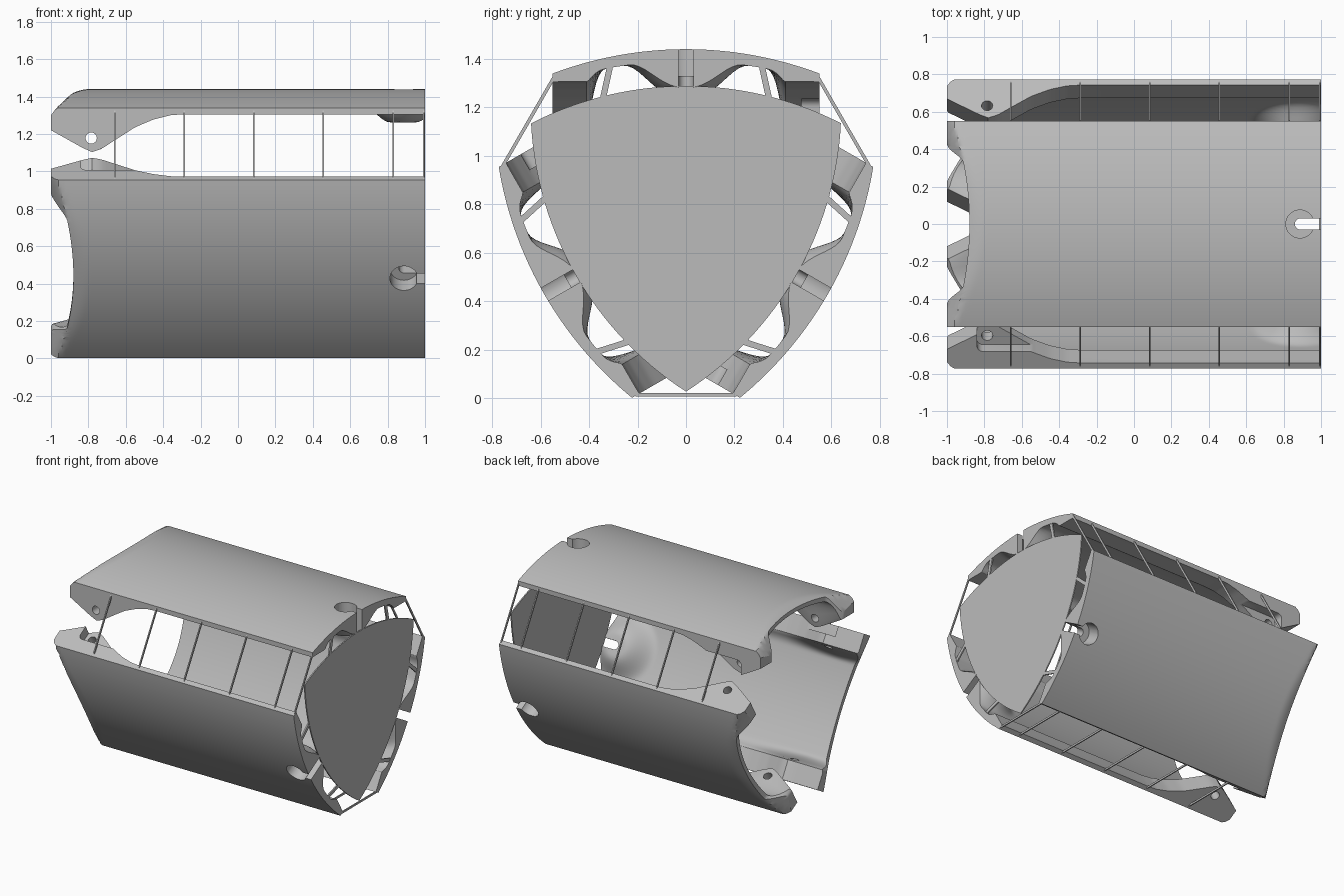
import bpy, bmesh, math
from mathutils import Matrix, Vector

cube = bpy.data.objects.get("Cube")
if cube:
    bpy.data.objects.remove(cube)

AXIS_Z = 0.765          # height of the three-fold axis, which runs along x
HALF = 0.55             # half width of one panel
THIRD = math.radians(120)

grey = bpy.data.materials.new("plain grey")
grey.use_nodes = True
grey.diffuse_color = (0.5, 0.5, 0.5, 1)
grey.node_tree.nodes["Principled BSDF"].inputs["Base Color"].default_value = grey.diffuse_color


def smooth(a, b, v):
    t = min(max((v - a) / (b - a), 0), 1)
    return t * t * (3 - 2 * t)


def spread(a, b, n):
    return [a + (b - a) * i / n for i in range(n)]


def add_object(name, bm, material=grey):
    bmesh.ops.recalc_face_normals(bm, faces=bm.faces)
    mesh = bpy.data.meshes.new(name)
    bm.to_mesh(mesh)
    bm.free()
    mesh.materials.append(material)
    obj = bpy.data.objects.new(name, mesh)
    bpy.context.collection.objects.link(obj)
    return obj


# ---- Panel section: rounded outer skin, thin shell, two end ears, inner boss
EAR = [(-1, 1.22), (-0.83, 1.125), (-0.78, 1.103), (-0.73, 1.12), (-0.65, 1.172),
       (-0.55, 1.236), (-0.45, 1.278), (-0.36, 1.3), (-0.28, 1.306), (1.01, 1.306)]


def ear_bottom(x):
    for (xa, za), (xb, zb) in zip(EAR, EAR[1:]):
        if x <= xb:
            return za + (zb - za) * (x - xa) / (xb - xa)


def rim(y):
    return -0.88 - 0.09 * (y / HALF) ** 2


def end_x(y):
    r = rim(y)
    return r + (-1 - r) * smooth(0.33, 0.43, abs(y))


def outer(x, y):
    radius = 1.56
    s = max(0, -0.79 - 0.17 * (y / HALF) ** 2 - x)
    drop = 2.5 * s * s + 1.2 * max(0, rim(y) - x)
    return 1.44 - radius + math.sqrt(radius ** 2 - y * y) - drop


def inner(x, y):
    skin = 1.44 - 1.56 + math.sqrt(1.56 ** 2 - y * y) - 0.05 + 0.015 * (y / HALF) ** 2
    blend = min(max((abs(y) - 0.32) / 0.085, 0), 1) ** 3
    z = skin + (min(skin, ear_bottom(x)) - skin) * blend
    z -= 0.128 * (1 - smooth(0.07, 0.26, math.hypot(x - 0.885, y)))
    return min(z, outer(x, y) - 0.02)


def panel_mesh():
    bm = bmesh.new()
    xs = spread(-1, -0.28, 36) + spread(-0.28, 0.6, 6) + spread(0.6, 1, 22) + [1]
    half = spread(0, 0.3, 14) + spread(0.3, 0.43, 13) + spread(0.43, HALF, 4) + [HALF]
    ys = [-y for y in half[:0:-1]] + half
    layers = []
    for height in (outer, inner):
        rows = []
        for y in ys:
            row = []
            for x in xs:
                if x < -0.6:
                    x = -0.6 + (x + 0.6) * (-0.6 - end_x(y)) / 0.4
                row.append(bm.verts.new((x, y, height(x, y) - AXIS_Z)))
            rows.append(row)
        layers.append(rows)
    top, low = layers
    for rows in layers:
        for r, s in zip(rows, rows[1:]):
            for i in range(len(xs) - 1):
                bm.faces.new((r[i], r[i + 1], s[i + 1], s[i]))

    def wall(a, b):
        for i in range(len(a) - 1):
            bm.faces.new((a[i], a[i + 1], b[i + 1], b[i]))
    for k in (0, -1):
        wall(top[k], low[k])
        wall([r[k] for r in top], [r[k] for r in low])
    return bm


# ---- Cutters for the keyhole, pin holes and ear recess
def cylinder(name, radius, length, centre, turn=Matrix()):
    bm = bmesh.new()
    place = Matrix.Translation(centre) @ turn
    bmesh.ops.create_cone(bm, cap_ends=True, segments=40, radius1=radius,
                          radius2=radius, depth=length, matrix=place)
    return add_object(name, bm)


def box(name, low, high, round_y=0):
    bm = bmesh.new()
    low, high = Vector(low), Vector(high)
    place = Matrix.Translation((low + high) / 2) @ Matrix.Diagonal((*(high - low), 1))
    bmesh.ops.create_cube(bm, size=1, matrix=place)
    if round_y:
        edges = [e for e in bm.edges
                 if abs(e.verts[0].co.y - e.verts[1].co.y) > 0.01]
        bmesh.ops.bevel(bm, geom=edges, offset=round_y, segments=6,
                        profile=0.5, affect='EDGES')
    return add_object(name, bm)


cutters = [
    cylinder("keyhole_pocket", 0.075, 0.3, (0.887, 0, 1.48 - AXIS_Z)),
    cylinder("keyhole_slot_end", 0.0301, 0.5, (0.89, 0, 1.35 - AXIS_Z)),
    box("keyhole_slot", (0.889, -0.03, 1.1 - AXIS_Z), (1.1, 0.03, 1.6 - AXIS_Z)),
    cylinder("pin_hole", 0.03, 1.4, (-0.785, 0, 1.178 - AXIS_Z),
             Matrix.Rotation(math.pi / 2, 4, 'X')),
    box("ear_recess", (-0.84, 0.477, 0.9 - AXIS_Z), (-0.5, 0.7, 1.235 - AXIS_Z), 0.035),
]

panel = add_object("top_panel", panel_mesh())
for cutter in cutters:
    cutter.hide_render = True
    mod = panel.modifiers.new(cutter.name, 'BOOLEAN')
    mod.operation = 'DIFFERENCE'
    mod.solver = 'EXACT'
    mod.object = cutter
bpy.context.view_layer.update()
graph = bpy.context.evaluated_depsgraph_get()
shape = bpy.data.meshes.new_from_object(panel.evaluated_get(graph))
panel.modifiers.clear()
panel.data = shape
for cutter in cutters:
    bpy.data.objects.remove(cutter)
shape.shade_smooth()
shape.set_sharp_from_angle(angle=math.radians(32))


# ---- Thin bars lying across the axis
def turn_yz(p, angle):
    c, s = math.cos(angle), math.sin(angle)
    return Vector((p[0] * c - p[1] * s, p[0] * s + p[1] * c))


def bar(name, p, q, x, width, thick):
    bm = bmesh.new()
    p, q = Vector(p), Vector(q)
    d, mid = q - p, (p + q) / 2
    place = (Matrix.Translation((x, mid.x, mid.y + AXIS_Z))
             @ Matrix.Rotation(math.atan2(d.y, d.x), 4, 'X')
             @ Matrix.Diagonal((thick, d.length, width, 1)))
    bmesh.ops.create_cube(bm, size=1, matrix=place)
    return add_object(name, bm)


edge_z = 1.322 - AXIS_Z
for k, side in enumerate(("top", "front", "back")):
    a = k * THIRD
    if k:
        panel = bpy.data.objects.new(side + "_panel", shape)
        bpy.context.collection.objects.link(panel)
    panel.location.z = AXIS_Z
    panel.rotation_euler.x = a
    # Tie rods to the neighbouring panel
    start = turn_yz((HALF - 0.004, edge_z), a)
    stop = turn_yz((-HALF + 0.004, edge_z), a - THIRD)
    for i, x in enumerate((-0.66, -0.287, 0.084, 0.457, 0.83, 0.994)):
        bar(f"{side}_tie_rod_{i + 1}", start, stop, x, 0.014, 0.008)
    # Spokes holding the end plate
    for s in (-1, 1):
        bar(f"{side}_spoke_{'left' if s > 0 else 'right'}",
            turn_yz((s * 0.31, 1.385 - AXIS_Z), a),
            turn_yz((s * 0.343, 1.235 - AXIS_Z), a), 0.993, 0.025, 0.01)

# ---- End plate: a triangle with three bowed sides
bm = bmesh.new()
bow = 1.407
outline = []
for k in range(3):
    for y in spread(0.639, -0.639, 32):
        z = 0.523 - bow + math.sqrt(bow ** 2 - y * y)
        p = turn_yz((y, z), k * THIRD)
        outline.append(bm.verts.new((0.99, p.x, p.y + AXIS_Z)))
face = bm.faces.new(outline)
extruded = bmesh.ops.extrude_face_region(bm, geom=[face])["geom"]
bmesh.ops.translate(bm, vec=(0.009, 0, 0),
                    verts=[g for g in extruded if isinstance(g, bmesh.types.BMVert)])
add_object("end_plate", bm)
